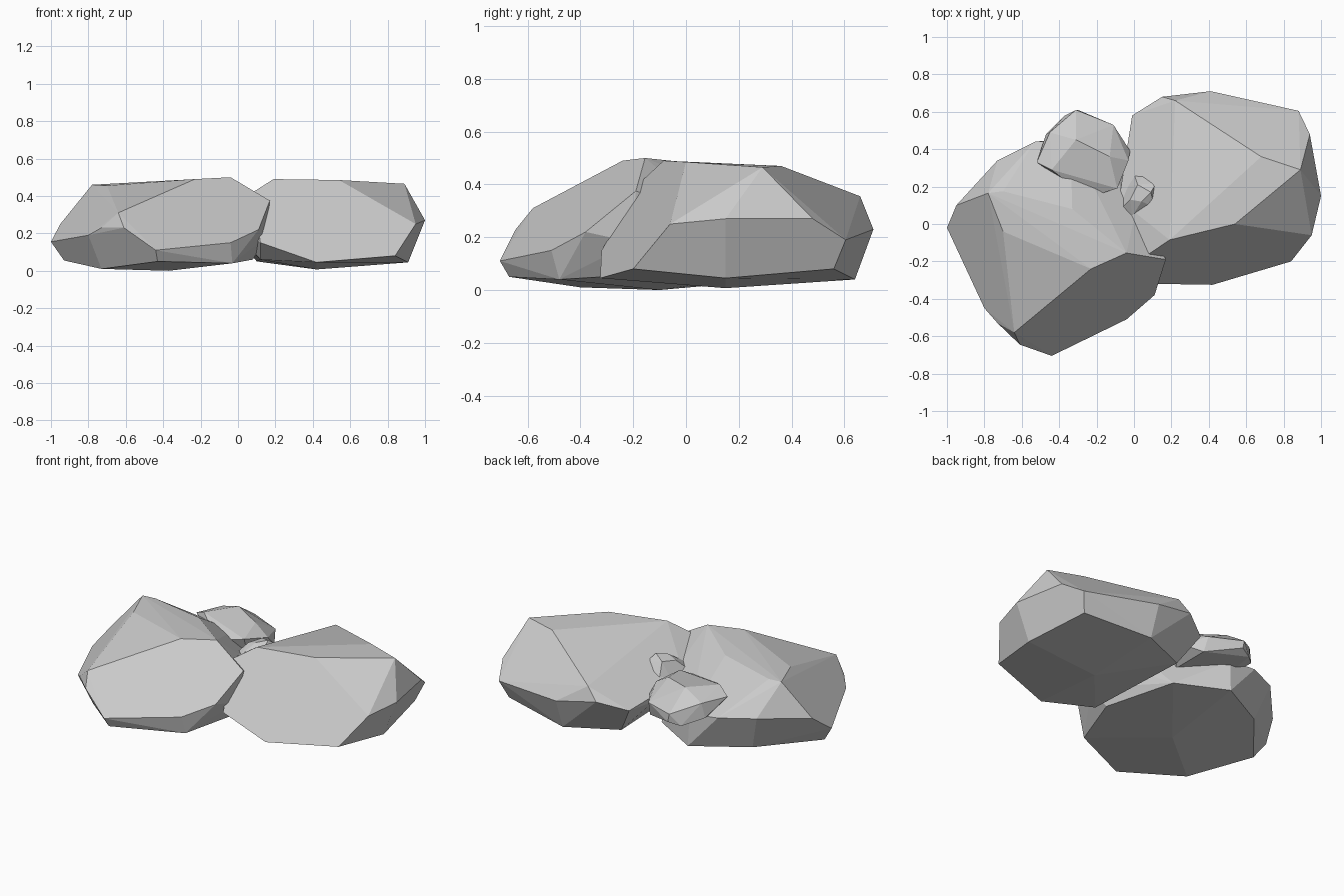
import bpy, bmesh


def rock(name, rings):
    """Faceted boulder: convex hull over a few corner rings."""
    bm = bmesh.new()
    for ring in rings:
        for p in ring:
            bm.verts.new(p)
    out = bmesh.ops.convex_hull(bm, input=bm.verts[:])
    loose = {g for k in ("geom_interior", "geom_unused") for g in out[k]
             if isinstance(g, bmesh.types.BMVert)}
    bmesh.ops.delete(bm, geom=list(loose), context='VERTS')
    # merge nearly flat triangles into broad facets
    bmesh.ops.dissolve_limit(bm, angle_limit=0.07, verts=bm.verts[:], edges=bm.edges[:])
    bmesh.ops.recalc_face_normals(bm, faces=bm.faces[:])
    me = bpy.data.meshes.new(name)
    bm.to_mesh(me)
    bm.free()
    ob = bpy.data.objects.new(name, me)
    bpy.context.collection.objects.link(ob)
    return ob


# left boulder: crown, girdle, base
rock("left_boulder", [
    [(-.64, -.58, .31), (-.23, -.24, .49), (-.04, -.155, .5), (.17, -.19, .375),
     (-.33, .08, .475), (-.70, .175, .46), (-.78, .165, .46), (-.70, -.04, .455)],
    [(-.61, -.645, .23), (-.73, -.53, .23), (-.8, -.45, .19), (-1, -.02, .155),
     (-.95, .1, .25), (-.73, .34, .28), (-.53, .44, .27), (-.34, .45, .25),
     (.02, .12, .27), (.15, -.2, .18), (.11, -.38, .22), (-.04, -.51, .15),
     (-.44, -.705, .11)],
    [(-.43, -.67, .05), (-.73, -.4, .01), (-.93, -.05, .055), (-.66, .28, .06),
     (-.335, .46, .05), (-.04, .3, .06), (-.37, -.1, .0), (-.03, -.48, .04),
     (.08, -.15, .06)],
])

# right boulder: crown, girdle, base
rock("right_boulder", [
    [(.08, -.16, .42), (.19, -.085, .49), (.23, .1, .465), (.54, 0, .485),
     (.68, .36, .47), (.89, .29, .465), (.22, .66, .355), (.84, 0, .33)],
    [(.95, -.06, .25), (1, .15, .27), (.94, .48, .27), (.88, .605, .19),
     (.41, .71, .23), (.15, .68, .28), (-.01, .58, .23), (-.04, .38, .22),
     (-.08, .13, .29), (.12, -.32, .15)],
    [(.84, -.2, .08), (.42, -.325, .045), (.91, .15, .045), (.84, .56, .08),
     (.41, .64, .04), (.1, .5, .05), (.42, .15, .007), (.12, -.2, .06)],
])

# stone resting at the back
rock("back_stone", [
    [(-.25, .14, .33), (-.09, .19, .36), (-.44, .29, .40), (-.31, .45, .41),
     (-.13, .36, .39)],
    [(-.52, .33, .36), (-.45, .49, .36), (-.31, .61, .30), (-.11, .53, .29),
     (-.02, .39, .27), (-.03, .34, .33)],
    [(-.47, .48, .27), (-.37, .58, .23), (-.30, .61, .25), (-.1, .5, .20),
     (-.1, .25, .20), (-.4, .3, .22)],
])

# pebble wedged between the boulders
rock("pebble", [
    [(-.02, .13, .38), (.04, .12, .40), (.09, .17, .41), (.02, .21, .39)],
    [(-.07, .08, .32), (-.01, .04, .34), (.11, .09, .37), (.12, .22, .37),
     (.05, .26, .33), (0, .27, .29), (-.05, .2, .27)],
    [(.0, .08, .22), (.1, .12, .22), (.08, .22, .2), (-.01, .22, .19)],
])
